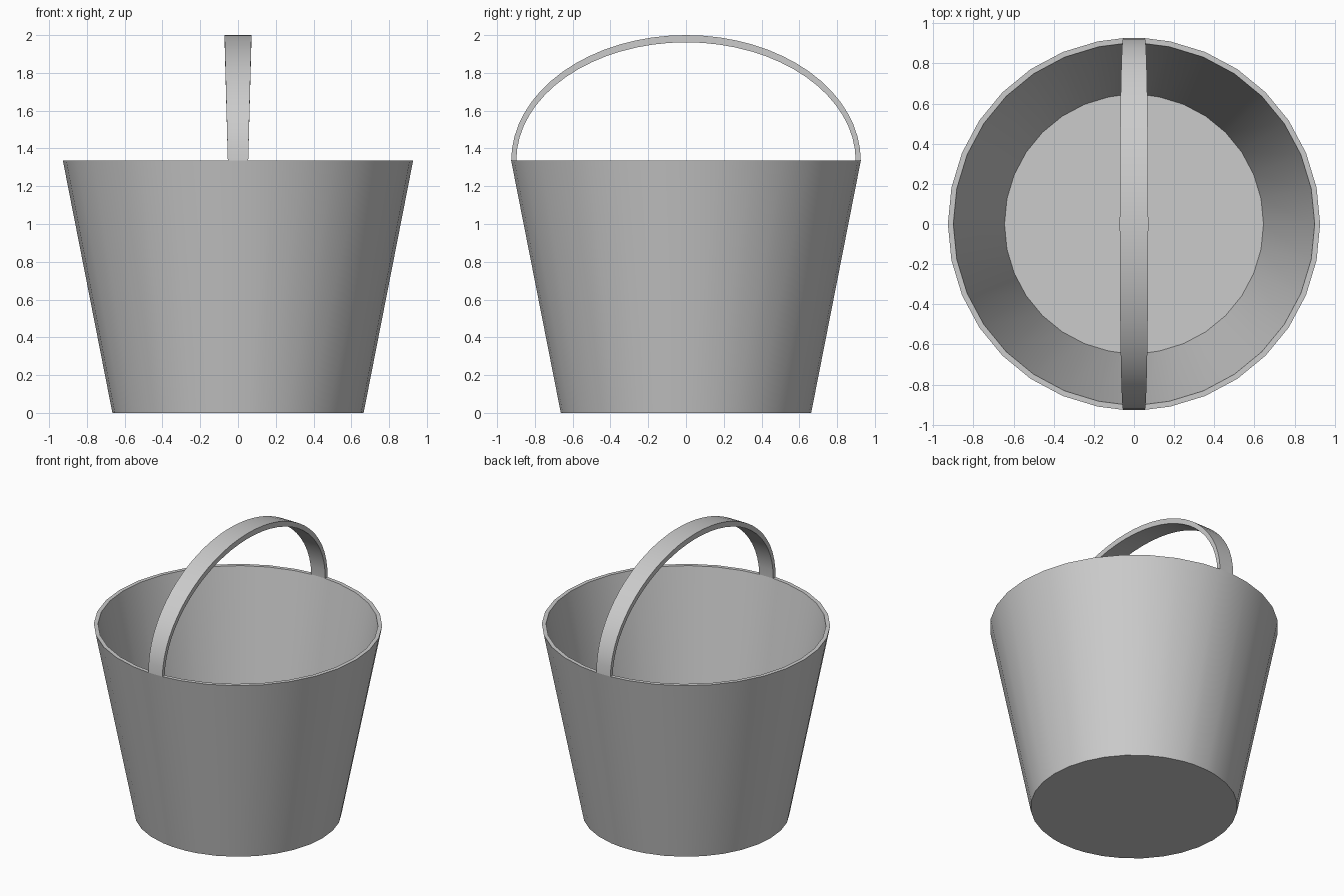
import bpy
import bmesh
import math

cube = bpy.data.objects.get("Cube")
if cube:
    bpy.data.objects.remove(cube)

SIDES = 32
RIM_Z = 1.335
RIM_R = 0.927
WALL = 0.027
BASE_R = 0.665
FLOOR_Z = 0.02
STRAP = 0.054          # half width of the handle at the rim

grey = bpy.data.materials.new("grey metal")
grey.use_nodes = True
colour = (0.6, 0.6, 0.6, 1)
grey.diffuse_color = colour
grey.node_tree.nodes["Principled BSDF"].inputs["Base Color"].default_value = colour


def finish(bm, name):
    bmesh.ops.recalc_face_normals(bm, faces=bm.faces)
    mesh = bpy.data.meshes.new(name)
    bm.to_mesh(mesh)
    bm.free()
    obj = bpy.data.objects.new(name, mesh)
    bpy.context.collection.objects.link(obj)
    mesh.materials.append(grey)
    bpy.ops.object.select_all(action="DESELECT")
    obj.select_set(True)
    bpy.context.view_layer.objects.active = obj
    bpy.ops.object.shade_smooth_by_angle(angle=math.radians(35))
    return obj


def bridge(bm, a, b):
    for i in range(len(a)):
        j = (i + 1) % len(a)
        bm.faces.new((a[i], a[j], b[j], b[i]))


def ring_points(r):
    """Circle with a short flat at front and back where the handle meets it."""
    for i in range(SIDES):
        a = math.tau * i / SIDES
        if i % (SIDES // 2) == SIDES // 4:
            side = 1 if i < SIDES // 2 else -1
            y = side * math.sqrt(r * r - STRAP * STRAP)
            yield side * STRAP, y
            yield -side * STRAP, y
        else:
            yield r * math.cos(a), r * math.sin(a)


# Bucket: outer base, outer rim, inner rim, inner floor
bm = bmesh.new()
profile = [(BASE_R, 0), (RIM_R, RIM_Z), (RIM_R - WALL, RIM_Z), (0.645, FLOOR_Z)]
rings = [[bm.verts.new((x, y, z)) for x, y in ring_points(r)] for r, z in profile]
for lower, upper in zip(rings, rings[1:]):
    bridge(bm, lower, upper)
bm.faces.new(rings[0])
bm.faces.new(rings[-1])
finish(bm, "bucket")

# Handle: half-ellipse strap, a little wider at the top
bm = bmesh.new()
STEPS = 32
RISE = 2 - RIM_Z
outer_y = math.sqrt(RIM_R ** 2 - STRAP ** 2)
inner_y = math.sqrt((RIM_R - WALL) ** 2 - STRAP ** 2)
sections = []
for i in range(STEPS + 1):
    a = math.pi * i / STEPS
    c, s = math.cos(a), math.sin(a)
    w = STRAP + 0.017 * s
    out = (outer_y * c, RIM_Z + RISE * s)
    inn = (inner_y * c, RIM_Z + (RISE - 0.038) * s)
    corners = [(-w, *out), (w, *out), (w, *inn), (-w, *inn)]
    sections.append([bm.verts.new(p) for p in corners])
for a, b in zip(sections, sections[1:]):
    bridge(bm, a, b)
bm.faces.new(sections[0])
bm.faces.new(sections[-1])
finish(bm, "handle")
